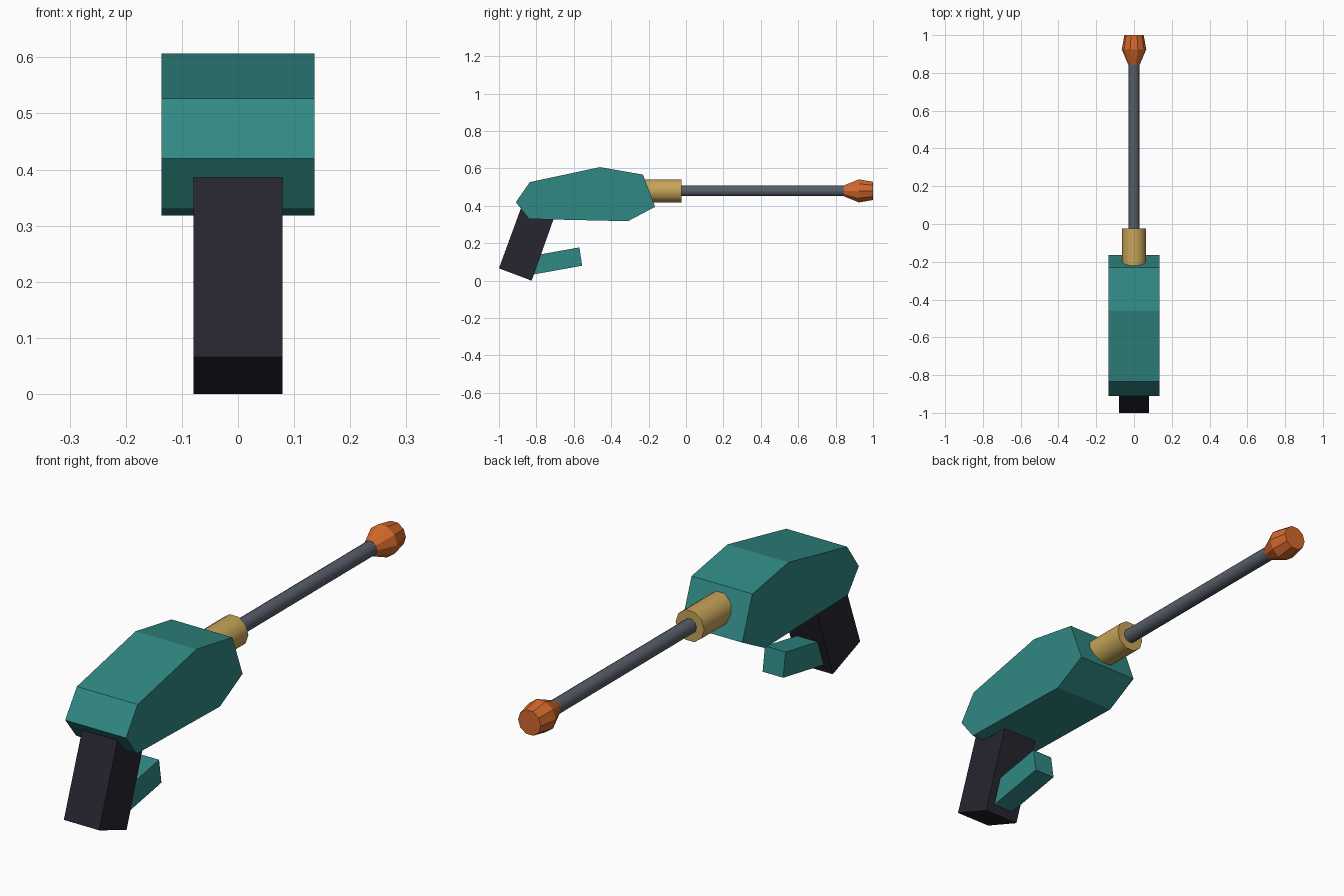
import bpy, bmesh, math

cube = bpy.data.objects.get("Cube")
if cube:
    bpy.data.objects.remove(cube, do_unlink=True)


def material(name, rgb):
    m = bpy.data.materials.new(name)
    m.use_nodes = True
    m.diffuse_color = (*rgb, 1)
    m.node_tree.nodes["Principled BSDF"].inputs["Base Color"].default_value = (*rgb, 1)
    return m


teal = material("teal", (0.03, 0.25, 0.23))
black = material("dark grip", (0.02, 0.018, 0.028))
brass = material("brass", (0.56, 0.37, 0.1))
steel = material("steel grey", (0.095, 0.11, 0.14))
orange = material("orange", (0.65, 0.14, 0.025))


def finish(bm, name, mat, smooth=False):
    bmesh.ops.recalc_face_normals(bm, faces=bm.faces)
    me = bpy.data.meshes.new(name)
    bm.to_mesh(me)
    bm.free()
    me.materials.append(mat)
    ob = bpy.data.objects.new(name, me)
    bpy.context.collection.objects.link(ob)
    if smooth:
        bpy.ops.object.select_all(action="DESELECT")
        ob.select_set(True)
        bpy.context.view_layer.objects.active = ob
        bpy.ops.object.shade_smooth_by_angle(angle=math.radians(40))
    return ob


def slab(name, profile, half_width, mat):
    """Side profile in (y, z), extruded across x."""
    bm = bmesh.new()
    face = bm.faces.new([bm.verts.new((-half_width, y, z)) for y, z in profile])
    ext = bmesh.ops.extrude_face_region(bm, geom=[face])
    moved = [v for v in ext["geom"] if isinstance(v, bmesh.types.BMVert)]
    bmesh.ops.translate(bm, verts=moved, vec=(2 * half_width, 0, 0))
    return finish(bm, name, mat)


def turned(name, stations, sides, mat, smooth=False, axis_z=0.48):
    """Closed rings of (y, radius) around the barrel axis."""
    bm = bmesh.new()
    rings = []
    for y, r in stations:
        angles = [2 * math.pi * i / sides for i in range(sides)]
        rings.append([bm.verts.new((r * math.cos(a), y, axis_z + r * math.sin(a))) for a in angles])
    for a, b in zip(rings, rings[1:]):
        for i in range(sides):
            j = (i + 1) % sides
            bm.faces.new((a[i], a[j], b[j], b[i]))
    bm.faces.new(rings[0])
    bm.faces.new(rings[-1])
    return finish(bm, name, mat, smooth)


# Faceted housing
slab("body", [(-0.91, 0.42), (-0.835, 0.527), (-0.46, 0.607), (-0.23, 0.567),
              (-0.165, 0.395), (-0.31, 0.318), (-0.84, 0.33)], 0.136, teal)

# Slanted handle, top buried in the housing
slab("grip", [(-1.0, 0.066), (-0.825, 0.0), (-0.69, 0.38), (-0.865, 0.435)], 0.079, black)

# Lever in front of the handle
slab("trigger", [(-0.85, 0.027), (-0.555, 0.08), (-0.57, 0.178), (-0.83, 0.131)], 0.046, teal)

# Collar, rod and tip along the barrel axis
turned("collar", [(-0.3, 0.064), (-0.025, 0.064)], 10, brass, True)
turned("rod", [(-0.1, 0.03), (0.92, 0.03)], 10, steel, True)
turned("tip", [(0.845, 0.031), (0.925, 0.065), (1.0, 0.051)], 10, orange)
